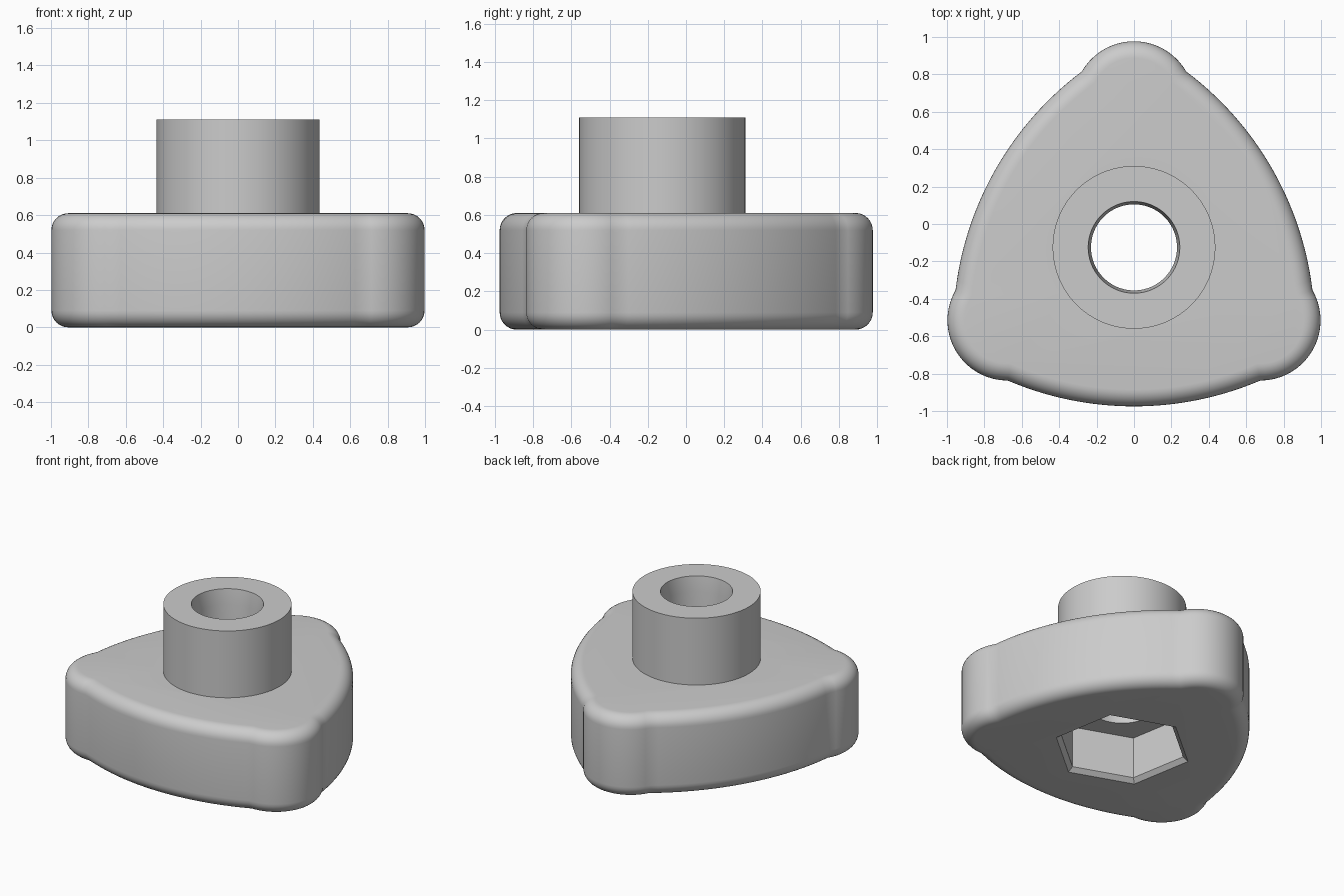
import bpy, bmesh
from math import sin, cos, pi, sqrt, radians

if "Cube" in bpy.data.objects:
    bpy.data.objects.remove(bpy.data.objects["Cube"], do_unlink=True)

CY = -0.125                       # knob axis
LOBE_DIST, LOBE_R = 0.78, 0.322   # corner lobes
SIDE_DIST, SIDE_R = 0.85, 1.72    # bowed sides
HEIGHT, ROUND = 0.61, 0.09
HUB_TOP = 1.11

grey = bpy.data.materials.new("plain_grey")
grey.use_nodes = True
colour = (0.6, 0.6, 0.6, 1)
grey.diffuse_color = colour
grey.node_tree.nodes["Principled BSDF"].inputs["Base Color"].default_value = colour


def loft(name, rings):
    """Closed solid through rings of equal length."""
    bm = bmesh.new()
    loops = [[bm.verts.new(p) for p in ring] for ring in rings]
    for low, high in zip(loops, loops[1:]):
        for i in range(len(low)):
            j = (i + 1) % len(low)
            bm.faces.new((low[i], low[j], high[j], high[i]))
    bm.faces.new(loops[0][::-1])
    bm.faces.new(loops[-1])
    bmesh.ops.recalc_face_normals(bm, faces=bm.faces)
    mesh = bpy.data.meshes.new(name)
    bm.to_mesh(mesh)
    bm.free()
    mesh.materials.append(grey)
    obj = bpy.data.objects.new(name, mesh)
    bpy.context.collection.objects.link(obj)
    return obj


def circle(radius, z, sides=96, turn=0.0):
    return [(radius * cos(turn + 2 * pi * i / sides),
             CY + radius * sin(turn + 2 * pi * i / sides), z) for i in range(sides)]


def lobe_reach(a, inset):
    gap = (LOBE_R - inset) ** 2 - (LOBE_DIST * sin(a)) ** 2
    return LOBE_DIST * cos(a) + sqrt(gap) if gap > 0 else 0


def side_reach(a, inset):
    e, b = SIDE_R - SIDE_DIST, pi / 3 - a
    return sqrt((SIDE_R - inset) ** 2 - (e * sin(b)) ** 2) - e * cos(b)


def outline(inset, z):
    """Three-lobed outline moved inward by inset."""
    lo, hi = 0.0, pi / 6
    for _ in range(40):           # angle where lobe meets side
        mid = (lo + hi) / 2
        if lobe_reach(mid, inset) > side_reach(mid, inset):
            lo = mid
        else:
            hi = mid
    n_lobe, n_side = 20, 30
    polar = []
    for i in range(n_lobe):
        a = -lo + 2 * lo * i / n_lobe
        polar.append((a, lobe_reach(a, inset)))
    for i in range(n_side):
        a = lo + (2 * pi / 3 - 2 * lo) * i / n_side
        polar.append((a, side_reach(a, inset)))
    return [(r * cos(a + pi / 2 + k * 2 * pi / 3),
             CY + r * sin(a + pi / 2 + k * 2 * pi / 3), z)
            for k in range(3) for a, r in polar]


def boolean(target, tool, operation):
    mod = target.modifiers.new(operation, 'BOOLEAN')
    mod.operation, mod.object, mod.solver = operation, tool, 'EXACT'
    bpy.context.view_layer.objects.active = target
    bpy.ops.object.modifier_apply(modifier=mod.name)
    bpy.data.objects.remove(tool, do_unlink=True)


# Grip body with rounded top and bottom rims
steps = [i / 8 * pi / 2 for i in range(9)]
rim = [(ROUND * (1 - sin(t)), ROUND * (1 - cos(t))) for t in steps]
rings = [outline(inset, z) for inset, z in rim]
rings += [outline(inset, HEIGHT - z) for inset, z in reversed(rim)]
knob = loft("knob_body", rings)

# Round hub on top
boolean(knob, loft("hub", [circle(0.435, 0.4), circle(0.435, HUB_TOP)]), 'UNION')

# Chamfered hexagonal nut pocket underneath
turn = radians(40)
pocket = loft("nut_pocket", [circle(r, z, 6, turn) for r, z in
                             ((0.51, -0.03), (0.44, 0.03), (0.44, 0.34))])
boolean(knob, pocket, 'DIFFERENCE')

# Through bore with a slightly flared mouth
bore = loft("bore", [circle(r, z) for r, z in
                     ((0.23, 0.2), (0.23, 1.0), (0.245, HUB_TOP), (0.247, 1.13))])
boolean(knob, bore, 'DIFFERENCE')

bpy.ops.object.select_all(action='DESELECT')
knob.select_set(True)
bpy.context.view_layer.objects.active = knob
bpy.ops.object.shade_smooth_by_angle(angle=radians(30))
